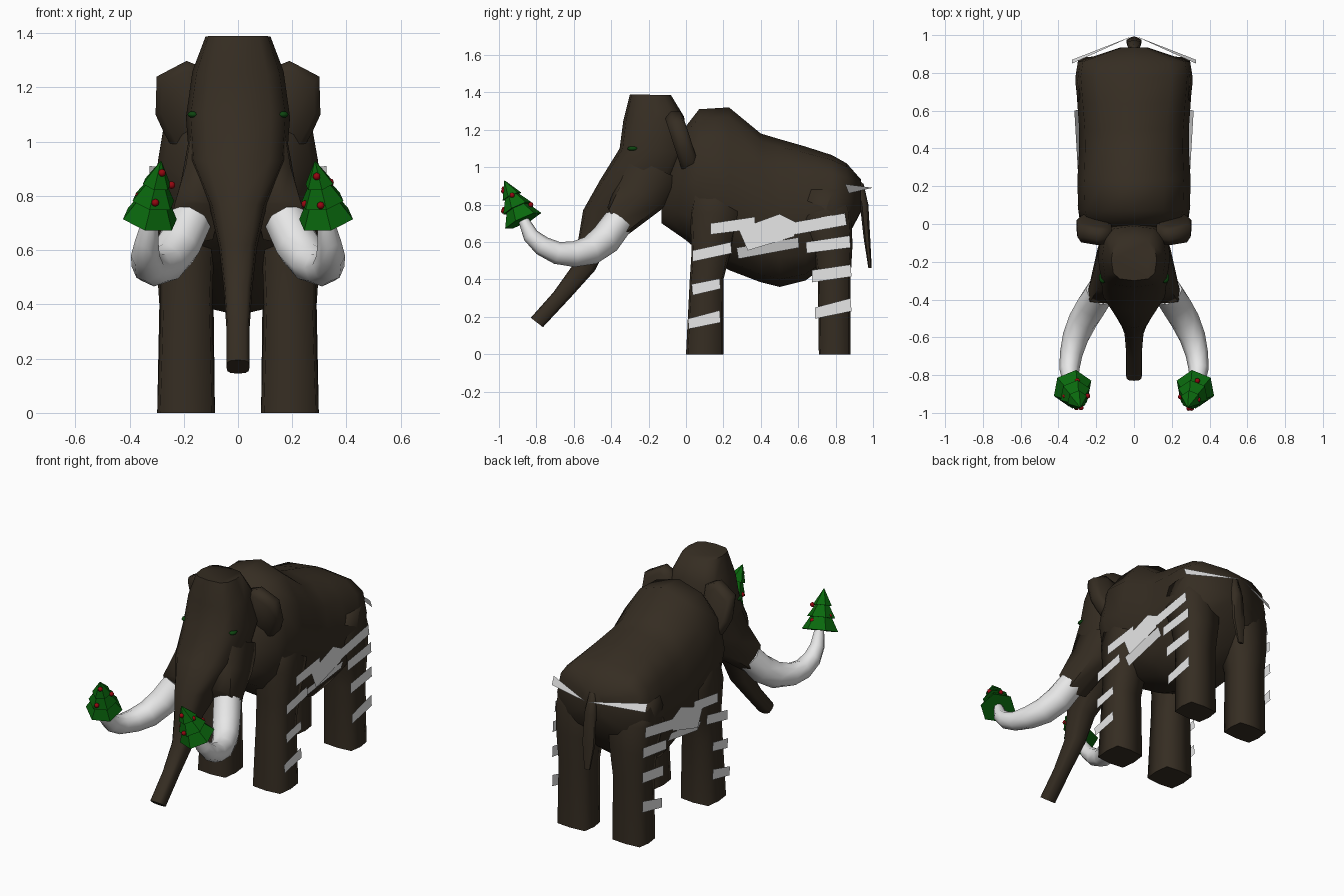
import bpy, bmesh, math
from mathutils import Vector, Matrix


def material(name, rgb):
    m = bpy.data.materials.new(name)
    m.diffuse_color = (*rgb, 1)
    return m


BROWN = material("dark brown fur", (0.036, 0.026, 0.016))
IVORY = material("ivory white", (0.85, 0.85, 0.85))
SILVER = material("silver", (0.80, 0.80, 0.80))
GREEN = material("tree green", (0.003, 0.14, 0.004))
RED = material("bauble red", (0.30, 0.002, 0.005))
EYE = material("eye green", (0.004, 0.06, 0.005))


def finish(bm, name, mat, smooth=None, recalc=True):
    if recalc:
        bmesh.ops.recalc_face_normals(bm, faces=bm.faces)
    me = bpy.data.meshes.new(name)
    bm.to_mesh(me)
    bm.free()
    me.materials.append(mat)
    ob = bpy.data.objects.new(name, me)
    bpy.context.collection.objects.link(ob)
    if smooth:
        bpy.ops.object.select_all(action='DESELECT')
        ob.select_set(True)
        bpy.context.view_layer.objects.active = ob
        bpy.ops.object.shade_smooth_by_angle(angle=math.radians(smooth))
    return ob


def power(v, p):
    return math.copysign(abs(v) ** p, v) if abs(v) > 1e-6 else 0.0


def skin(bm, rings):
    vs = [[bm.verts.new(p) for p in r] for r in rings]
    n = len(vs[0])
    for a, b in zip(vs, vs[1:]):
        for i in range(n):
            bm.faces.new((a[i], a[(i + 1) % n], b[(i + 1) % n], b[i]))
    bm.faces.new(vs[0])
    bm.faces.new(vs[-1])


def loft(name, sections, mat, n=12, p=0.8, side=1, smooth=65):
    """Each section: y0, z0, y1, z1 of its two extremes, half width, centre x, (power)."""
    rings = []
    for y0, z0, y1, z1, w, cx, *own in sections:
        ring, q = [], own[0] if own else p
        for i in range(n):
            a = math.tau * i / n
            c, s = power(math.cos(a), q), power(math.sin(a), q)
            ring.append((side * (cx + w * s), (y0 + y1) / 2 + (y1 - y0) / 2 * c,
                         (z0 + z1) / 2 + (z1 - z0) / 2 * c))
        rings.append(ring)
    bm = bmesh.new()
    skin(bm, rings)
    return finish(bm, name, mat, smooth)


# Body: y, bottom z, top z, half width, squareness
body = [(-0.13, 0.70, 0.92, 0.13, 0.8), (0.0, 0.61, 1.22, 0.27, 0.85),
        (0.07, 0.55, 1.31, 0.295, 0.9), (0.23, 0.45, 1.32, 0.30, 0.9),
        (0.40, 0.385, 1.18, 0.29, 0.8), (0.50, 0.36, 1.15, 0.29, 0.75),
        (0.64, 0.395, 1.11, 0.30, 0.7), (0.78, 0.50, 1.065, 0.31, 0.65),
        (0.86, 0.62, 1.02, 0.297, 0.65), (0.935, 0.76, 0.935, 0.07, 0.8)]
loft("body", [(y, b, y, t, w, 0, q) for y, b, t, w, q in body], BROWN)

# Head and trunk in one loft
loft("head_and_trunk", [
    (-0.30, 1.39, -0.08, 1.385, 0.12, 0), (-0.335, 1.25, -0.01, 1.27, 0.168, 0),
    (-0.355, 1.10, 0.01, 1.08, 0.192, 0), (-0.46, 0.93, -0.05, 0.93, 0.18, 0),
    (-0.55, 0.77, -0.22, 0.75, 0.105, 0), (-0.575, 0.62, -0.41, 0.60, 0.07, 0),
    (-0.61, 0.47, -0.485, 0.45, 0.053, 0), (-0.71, 0.33, -0.62, 0.30, 0.043, 0),
    (-0.83, 0.195, -0.765, 0.145, 0.043, 0)], BROWN, p=0.65)

# Tail
loft("tail", [(0.90, 0.95, 0.95, 0.91, 0.02, 0), (0.93, 0.80, 0.975, 0.80, 0.04, 0),
              (0.95, 0.62, 0.985, 0.62, 0.045, 0), (0.975, 0.46, 0.993, 0.46, 0.02, 0)],
     BROWN, n=6, p=1)

# Leg sections: z, front y, back y, inner x, outer x
front = [(0, 0.0, 0.20, 0.085, 0.298), (0.40, 0.02, 0.20, 0.095, 0.285),
         (0.55, 0.03, 0.24, 0.09, 0.286), (0.75, 0.02, 0.29, 0.08, 0.297),
         (1.02, 0.06, 0.27, 0.10, 0.262)]
back = [(0, 0.71, 0.88, 0.085, 0.298), (0.40, 0.705, 0.88, 0.09, 0.290),
        (0.58, 0.68, 0.89, 0.07, 0.302), (0.75, 0.61, 0.885, 0.05, 0.310),
        (0.88, 0.66, 0.85, 0.08, 0.300)]

# Band plates on the flanks and legs: y, z corners
bands = [
    [(0.13, 0.70), (0.37, 0.735), (0.37, 0.67), (0.13, 0.64)],
    [(0.57, 0.705), (0.85, 0.755), (0.86, 0.69), (0.585, 0.64)],
    [(0.64, 0.60), (0.875, 0.635), (0.88, 0.57), (0.645, 0.54)],
    [(0.675, 0.45), (0.88, 0.48), (0.885, 0.415), (0.675, 0.385)],
    [(0.69, 0.25), (0.88, 0.30), (0.885, 0.23), (0.69, 0.19)],
    [(0.035, 0.555), (0.24, 0.60), (0.245, 0.54), (0.035, 0.495)],
    [(0.03, 0.375), (0.18, 0.405), (0.185, 0.35), (0.035, 0.315)],
    [(0.01, 0.19), (0.18, 0.235), (0.185, 0.17), (0.015, 0.135)],
    [(0.28, 0.67), (0.50, 0.75), (0.59, 0.705), (0.58, 0.63), (0.33, 0.555)],
    [(0.27, 0.57), (0.60, 0.625), (0.605, 0.57), (0.28, 0.51)]]

# Tusk path: x, y, z, radius
tusk = [(0.178, -0.36, 0.71, 0.082), (0.222, -0.43, 0.615, 0.085), (0.27, -0.51, 0.555, 0.078),
        (0.31, -0.60, 0.535, 0.069), (0.333, -0.69, 0.542, 0.060), (0.342, -0.77, 0.58, 0.053),
        (0.336, -0.83, 0.635, 0.043), (0.322, -0.87, 0.72, 0.028)]

# Ear outline and bauble positions (|x|, y, z)
ear = [(0.12, 1.27), (0.19, 1.298), (0.30, 1.24), (0.304, 1.10), (0.272, 1.03),
       (0.215, 0.93), (0.12, 0.93)]
baubles = {1: [(0.29, -0.975, 0.872), (0.34, -0.93, 0.85), (0.305, -0.975, 0.765),
               (0.247, -0.915, 0.77), (0.335, -0.83, 0.80)],
           -1: [(0.28, -0.972, 0.885), (0.245, -0.91, 0.84), (0.365, -0.91, 0.80),
                (0.305, -0.972, 0.775), (0.30, -0.83, 0.785)]}


def plate(name, pts, side, axis):
    bm = bmesh.new()
    f = bm.faces.new([bm.verts.new((side * x, y, z)) for x, y, z in pts])
    f.normal_update()
    if f.normal.dot(axis) < 0:
        f.normal_flip()
    finish(bm, name, SILVER, recalc=False)


for side, tag in ((1, "right"), (-1, "left")):
    for nm, leg in (("front_leg_", front), ("back_leg_", back)):
        loft(nm + tag, [(y0, z, y1, z, (x1 - x0) / 2, (x0 + x1) / 2)
                        for z, y0, y1, x0, x1 in leg], BROWN, n=8, p=0.32, side=side, smooth=85)

    # Tusk socket
    loft("tusk_socket_" + tag, [(-0.32, 1.07, -0.02, 0.93, 0.085, 0.098),
                                (-0.37, 0.92, -0.11, 0.79, 0.095, 0.115),
                                (-0.42, 0.785, -0.33, 0.625, 0.085, 0.163)],
         BROWN, n=8, p=0.55, side=side)

    # Ear, swept back towards its lower edge
    bm = bmesh.new()
    skin(bm, [[(side * (0.2 + (x - 0.2) * k), -0.06 + (1.29 - z) * 0.26 + d,
                1.12 + (z - 1.12) * k) for x, z in ear]
              for d, k in ((-0.05, 0.8), (-0.02, 1), (0.03, 1), (0.05, 0.8))])
    finish(bm, "ear_" + tag, BROWN, 65)

    # Tusk
    bm = bmesh.new()
    rings = []
    for i, (x, y, z, r) in enumerate(tusk):
        a, b = tusk[max(i - 1, 0)], tusk[min(i + 1, len(tusk) - 1)]
        t = (Vector(b[:3]) - Vector(a[:3])).normalized()
        u = t.cross(Vector((1, 0, 0))).normalized()
        v = t.cross(u)
        rings.append([(side * q.x, q.y, q.z) for q in
                      (Vector((x, y, z)) + r * (u * math.cos(k * math.tau / 8)
                       + v * math.sin(k * math.tau / 8)) for k in range(8))])
    skin(bm, rings)
    finish(bm, "tusk_" + tag, IVORY, 60)

    # Eye
    bm = bmesh.new()
    bmesh.ops.create_uvsphere(bm, u_segments=10, v_segments=6, radius=1,
                              matrix=Matrix.Translation((side * 0.165, -0.284, 1.10))
                              @ Matrix.Diagonal((0.022, 0.030, 0.013, 1)))
    finish(bm, "eye_" + tag, EYE, 60)

    # Tiered tree tilted on the tusk tip, hexagon corners fore and aft
    base, tip = Vector((side * 0.325, -0.870, 0.714)), Vector((side * 0.284, -0.970, 0.928))
    frame = (Matrix.Translation(base) @ (tip - base).to_track_quat('Z', 'Y').to_matrix().to_4x4()
             @ Matrix.Rotation(math.radians(30), 4, 'Z'))
    bm = bmesh.new()
    for z0, z1, r0, r1 in ((0, 0.09, 0.107, 0.055), (0.075, 0.16, 0.083, 0.032),
                           (0.145, 0.24, 0.055, 0.002)):
        bmesh.ops.create_cone(bm, cap_ends=True, segments=6, radius1=r0, radius2=r1, depth=z1 - z0,
                              matrix=frame @ Matrix.Translation((0, 0, (z0 + z1) / 2)))
    finish(bm, "tree_" + tag, GREEN)

    # Baubles
    bm = bmesh.new()
    for x, y, z in baubles[side]:
        bmesh.ops.create_icosphere(bm, subdivisions=2, radius=0.014,
                                   matrix=Matrix.Translation((side * x, y, z)))
    finish(bm, "baubles_" + tag, RED, 60)

    # Silver plates; the last one leans under the belly
    for i, pts in enumerate(bands):
        lean = 0.35 if i == len(bands) - 1 else 0
        plate(f"band_{tag}_{i + 1}", [(0.314 - lean * (0.62 - z), y, z) for y, z in pts],
              side, Vector((side, 0, 0)))
    plate("tail_ribbon_" + tag, [(0.327, 0.85, 0.91), (0.327, 0.87, 0.86), (0, 0.998, 0.89)],
          side, Vector((0, 1, 0)))
